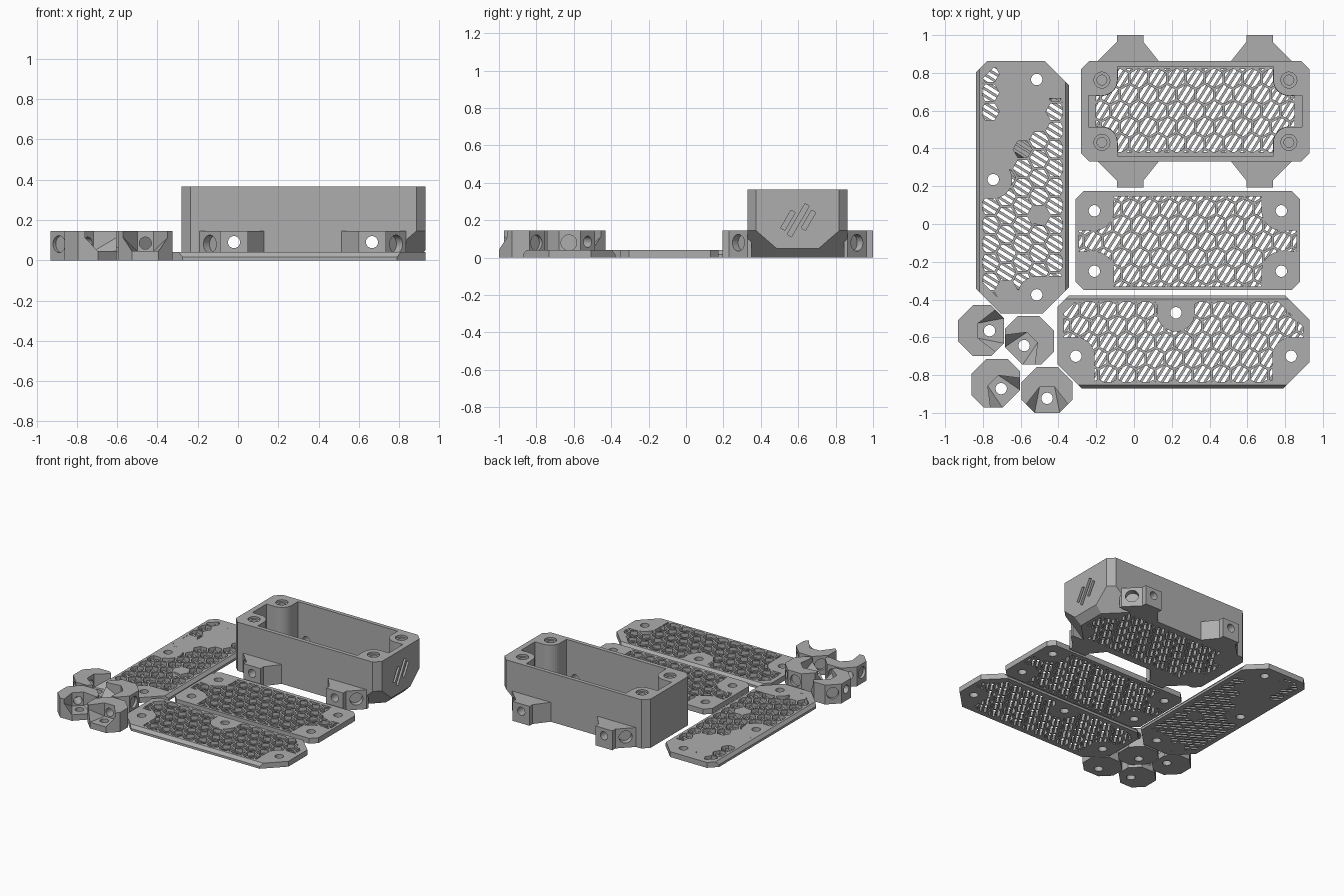
import bpy, bmesh, math
from mathutils import Matrix, Vector

if "Cube" in bpy.data.objects:
    bpy.data.objects.remove(bpy.data.objects["Cube"], do_unlink=True)

grey = bpy.data.materials.new("plain grey")
grey.use_nodes = True
grey.diffuse_color = (0.42, 0.42, 0.42, 1)
grey.node_tree.nodes["Principled BSDF"].inputs["Base Color"].default_value = grey.diffuse_color


def to_object(bm, name):
    bmesh.ops.recalc_face_normals(bm, faces=bm.faces)
    me = bpy.data.meshes.new(name)
    bm.to_mesh(me)
    bm.free()
    ob = bpy.data.objects.new(name, me)
    bpy.context.collection.objects.link(ob)
    return ob


def add_prism(bm, pts, z0, z1):
    face = bm.faces.new([bm.verts.new((x, y, z0)) for x, y in pts])
    top = bmesh.ops.extrude_face_region(bm, geom=[face])["geom"]
    bmesh.ops.translate(bm, vec=(0, 0, z1 - z0),
                        verts=[v for v in top if isinstance(v, bmesh.types.BMVert)])


def prism(name, pts, z0, z1, planes=()):
    """Extruded outline, trimmed by (point, outward normal) planes."""
    bm = bmesh.new()
    add_prism(bm, pts, z0, z1)
    for co, no in planes:
        geom = bm.verts[:] + bm.edges[:] + bm.faces[:]
        cut = bmesh.ops.bisect_plane(bm, geom=geom, plane_co=co, plane_no=no, clear_outer=True)
        edges = [e for e in cut["geom_cut"] if isinstance(e, bmesh.types.BMEdge)]
        bmesh.ops.edgeloop_fill(bm, edges=edges)
    return to_object(bm, name)


def box(x0, x1, y0, y1, z0, z1):
    return prism("cutter", [(x0, y0), (x1, y0), (x1, y1), (x0, y1)], z0, z1)


def cylinder(center, axis, r, length):
    bm = bmesh.new()
    m = Matrix.Translation(center) @ Vector(axis).to_track_quat("Z", "Y").to_matrix().to_4x4()
    bmesh.ops.create_cone(bm, cap_ends=True, segments=32, radius1=r, radius2=r,
                          depth=length, matrix=m)
    return to_object(bm, "cutter")


def combine(a, b, operation="DIFFERENCE", keep=False):
    mod = a.modifiers.new("cut", "BOOLEAN")
    mod.operation, mod.object, mod.solver = operation, b, "MANIFOLD"
    dg = bpy.context.evaluated_depsgraph_get()
    me = bpy.data.meshes.new_from_object(a.evaluated_get(dg))
    a.modifiers.clear()
    a.data = me
    if not keep:
        bpy.data.objects.remove(b, do_unlink=True)


def chamfered(x0, x1, y0, y1, c):
    """Rectangle with corner cuts listed as left-front, right-front, right-back, left-back."""
    a, b, d, e = c
    return [(x0 + a, y0), (x1 - b, y0), (x1, y0 + b), (x1, y1 - d),
            (x1 - d, y1), (x0 + e, y1), (x0, y1 - e), (x0, y0 + a)]


def remove_boss(ob, hole, r):
    """Leave a round screw boss, joined to the border on the sides sx and sy."""
    cx, cy, sx, sy = hole
    far = 0.3
    combine(ob, cylinder((cx, cy, 0), (0, 0, 1), r, 2))

    def side(c, s, near):
        return sorted((c - s * near, c + s * far)) if s else (c - r, c + r)
    if sy:
        combine(ob, box(*side(cx, sx, r), *side(cy, sy, 0), -1, 1))
    if sx:
        combine(ob, box(*side(cx, sx, 0), *side(cy, sy, r), -1, 1))


def grille(target, outline, holes, r, turn=0):
    """Honeycomb pockets over a thin web of slanted slots."""
    xs, ys = zip(*outline)
    cx, cy = (min(xs) + max(xs)) / 2, (min(ys) + max(ys)) / 2
    window = prism("window", outline, -0.05, 0.05)
    for h in holes:
        remove_boss(window, h, r)
    place = Matrix.Translation((cx, cy, 0)) @ Matrix.Rotation(turn, 4, "Z")
    pitch, row, rad = 0.1, 0.0866, 0.05
    bm = bmesh.new()
    for j in range(-5, 6):
        for i in range(-8, 9):
            hx, hy = (i + 0.5 * (j % 2)) * pitch, j * row
            add_prism(bm, [(hx + rad * math.sin(k * math.pi / 3),
                            hy + rad * math.cos(k * math.pi / 3)) for k in range(6)], -0.06, 0.06)
    bm.transform(place)
    cells = to_object(bm, "cells")
    combine(cells, window, "INTERSECT")
    bm = bmesh.new()
    for i in range(-24, 25):
        x = i * 0.032
        add_prism(bm, [(x - 0.009, -1), (x + 0.009, -1), (x + 0.009, 1), (x - 0.009, 1)], -0.04, 0.03)
    bm.transform(place @ Matrix.Rotation(math.radians(-32), 4, "Z"))
    slots = to_object(bm, "slots")
    combine(slots, cells, "INTERSECT", keep=True)
    cells.data.transform(Matrix.Translation((0, 0, 0.068)))
    combine(target, cells)
    combine(target, slots)


def drill(target, holes, r=0.03):
    for h in holes:
        combine(target, cylinder((h[0], h[1], 0), (0, 0, 1), r, 1))


# Open box with sloped lower corners at one end
YC = 0.597
slopes = [((0.88, YC + t * 0.267, 0.14), (1, t, -1.15)) for t in (-1, 1)]
slopes.append(((0.93, YC, 0.05), (1, 0, -1)))
case = prism("open_box", chamfered(-0.28, 0.93, 0.33, 0.864, [0.045] * 4), 0, 0.365, slopes)

# Side lugs with flared roots
for cx, s in ((-0.02, -1), (0.665, 1)):
    for t in (-1, 1):
        wall, tip = YC + t * 0.267, YC + t * 0.403
        knee = wall + t * 0.1
        lug = prism("lug", [(cx + s * 0.17, wall - t * 0.02), (cx + s * 0.17, wall),
                            (cx + s * 0.07, knee), (cx + s * 0.07, tip),
                            (cx - s * 0.07, tip), (cx - s * 0.07, knee),
                            (cx - s * 0.15, wall), (cx - s * 0.15, wall - t * 0.02)], 0, 0.145)
        combine(case, lug, "UNION")
        combine(case, cylinder((cx, wall + t * 0.06, 0.09), (0, 1, 0), 0.03, 0.24))
        combine(case, cylinder((cx + s * 0.125, wall + t * 0.055, 0.08), (s, t, 0), 0.045, 0.1))

# Cavity with screw bosses, then the floor grille
bosses = [(x, YC + t * 0.165, s, t) for x, s in ((-0.17, -1), (0.82, 1)) for t in (-1, 1)]
cavity = box(-0.24, 0.89, 0.36, 0.835, 0.04, 0.5)
for h in bosses:
    remove_boss(cavity, h, 0.082)
combine(case, cavity)
grille(case, chamfered(-0.2, 0.85, 0.38, 0.82, [0.01] * 4), bosses, 0.084)
for x, y, _, _ in bosses:
    combine(case, cylinder((x, y, 0.365), (0, 0, 1), 0.042, 0.03))
    combine(case, cylinder((x, y, 0.365), (0, 0, 1), 0.026, 0.3))

# Three slanted grooves in the sloped end
for i, half in ((-1, 0.055), (0, 0.095), (1, 0.055)):
    groove = box(0.91, 1, -0.013, 0.013, -half, half)
    groove.data.transform(Matrix.Translation((0, 0.6 + i * 0.055, 0.2))
                          @ Matrix.Rotation(math.radians(-30), 4, "X"))
    combine(case, groove)

# Middle cover plate
lid = prism("cover_plate", chamfered(-0.31, 0.88, -0.35, 0.175, [0.045] * 4), 0, 0.04)
lid_holes = [(x, -0.09 + t * 0.16, s, t) for x, s in ((-0.21, -1), (0.78, 1)) for t in (-1, 1)]
grille(lid, chamfered(-0.29, 0.86, -0.33, 0.145, [0.03] * 4), lid_holes, 0.105)
drill(lid, lid_holes)

# Two long plates with bevelled long edges; the second is a mirrored quarter turn
long_holes = [(-0.57, -0.075, -1, -1), (0.57, -0.075, 1, -1), (-0.04, 0.155, 0, 1)]
corners = (0.13, 0.14, 0.13, 0.06)
half_l, half_w = 0.668, 0.247
for name, center, turned in (("front_plate", (0.262, -0.625), False),
                             ("side_plate", (-0.59, 0.195), True)):
    def spot(p):
        x, y = (-p[1], -p[0]) if turned else p
        return x + center[0], y + center[1]
    outline = [spot(p) for p in chamfered(-half_l, half_l, -half_w, half_w, corners)]
    inner = [spot(p) for p in chamfered(-half_l + 0.035, half_l - 0.035,
                                        -half_w + 0.035, half_w - 0.035, corners)]
    holes = [spot(h[:2]) + ((-h[3], -h[2]) if turned else h[2:]) for h in long_holes]
    bevels = []
    for t in (-1, 1):
        no = (-t, 0, 0.8) if turned else (0, t, 0.8)
        bevels.append((spot((0, t * half_w)) + (0.017,), no))
    plate = prism(name, outline, 0, 0.04, bevels)
    grille(plate, inner, holes, 0.1, math.pi / 2 if turned else 0)
    drill(plate, holes)

# Four small corner brackets with a notch over the upright screw hole
for name, x, y, angle in (("bracket_left", -0.81, -0.565, 90), ("bracket_back", -0.55, -0.612, -45),
                          ("bracket_front", -0.735, -0.84, 45), ("bracket_right", -0.46, -0.878, 0)):
    part = prism(name, chamfered(-0.135, 0.135, -0.122, 0.122, (0.07, 0.07, 0.08, 0.08)), 0, 0.145)
    bm = bmesh.new()
    for z, front in ((0.045, 0.07), (0.16, 0.16)):
        for s in (-1, 1):
            bm.verts.new((s * 0.04, 0.015, z))
            bm.verts.new((s * front, -0.14, z))
    bmesh.ops.convex_hull(bm, input=bm.verts[:])
    combine(part, to_object(bm, "notch"))
    drill(part, [(0, -0.045)])
    combine(part, cylinder((0, 0.09, 0.085), (0, 1, 0), 0.03, 0.2))
    for s in (-1, 1):
        combine(part, cylinder((s * 0.12, 0.1, 0.08), (s, 1, 0), 0.042, 0.1))
    part.data.transform(Matrix.Translation((x, y, 0)) @ Matrix.Rotation(math.radians(angle), 4, "Z"))

for ob in bpy.context.collection.objects:
    if ob.type == "MESH":
        ob.data.materials.clear()
        ob.data.materials.append(grey)
